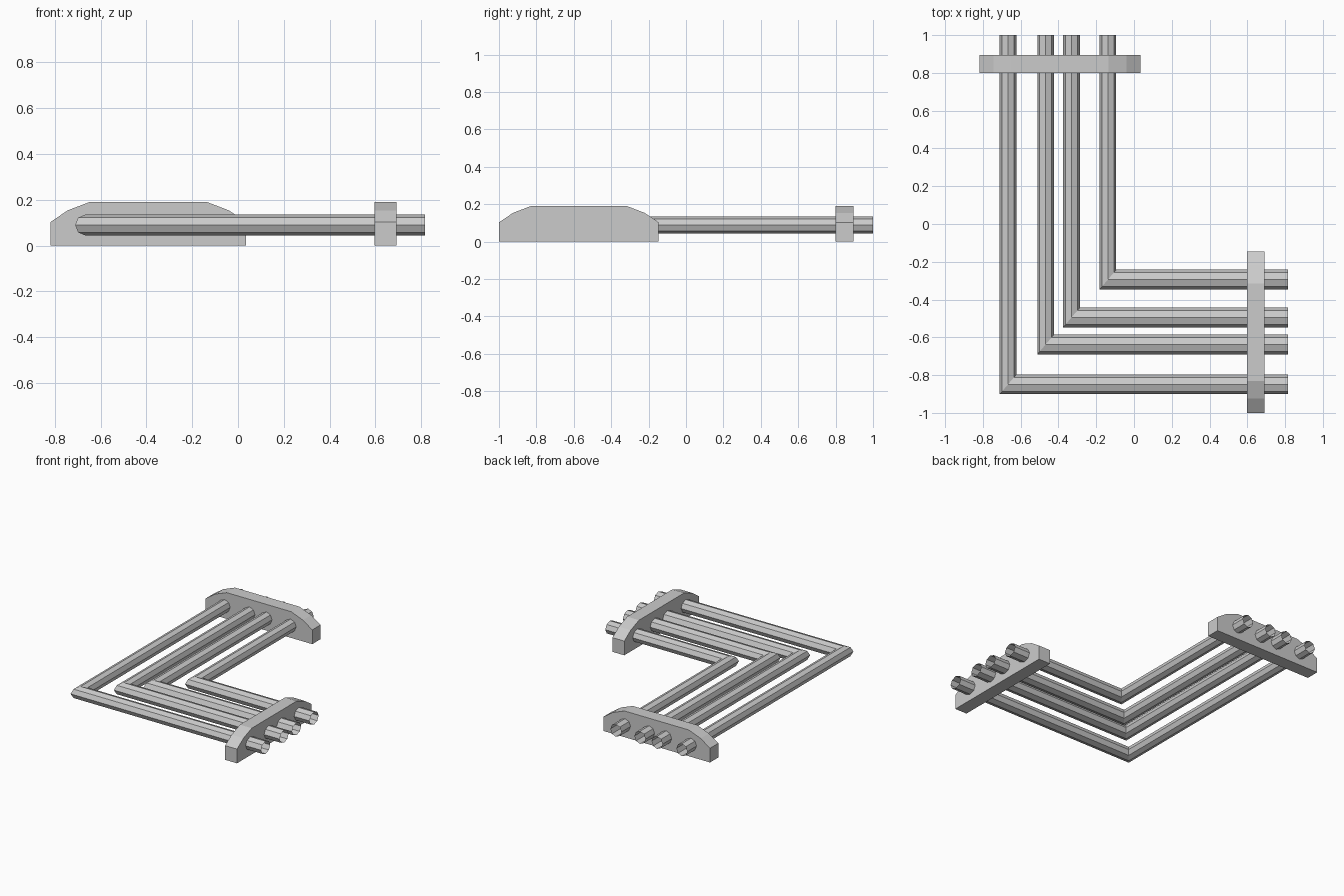
import bpy
import bmesh
import math

if "Cube" in bpy.data.objects:
    bpy.data.objects.remove(bpy.data.objects["Cube"])

PIPE_Z = 0.09
RX, RY, RZ = 0.044, 0.052, 0.0455   # half widths of the two legs, half height
END_X, END_Y = 0.816, 1.0


def finish(name, bm):
    bmesh.ops.recalc_face_normals(bm, faces=bm.faces)
    mesh = bpy.data.meshes.new(name)
    bm.to_mesh(mesh)
    bm.free()
    obj = bpy.data.objects.new(name, mesh)
    bpy.context.collection.objects.link(obj)
    return obj


def pipe(name, cx, cy):
    """Open eight-sided pipe with one mitred right-angle bend at (cx, cy)."""
    bm = bmesh.new()
    rings = [[], [], []]
    for i in range(8):
        a = i * math.tau / 8
        x, y = cx + RX * math.cos(a), cy + RY * math.cos(a)
        z = PIPE_Z + RZ * math.sin(a)
        for ring, co in zip(rings, ((x, END_Y, z), (x, y, z), (END_X, y, z))):
            ring.append(bm.verts.new(co))
    for r0, r1 in zip(rings, rings[1:]):
        for i in range(8):
            j = (i + 1) % 8
            bm.faces.new((r0[i], r0[j], r1[j], r1[i]))
    return finish(name, bm)


def bracket(name, to_world, depth):
    """Plate with a chamfered top, extruded through its thickness."""
    half = [(0.427, 0.0), (0.427, 0.103), (0.352, 0.154), (0.258, 0.19)]
    profile = half + [(-u, z) for u, z in reversed(half)]
    bm = bmesh.new()
    near, far = ([bm.verts.new(to_world(u, d, z)) for u, z in profile] for d in depth)
    bm.faces.new(near)
    bm.faces.new(far)
    n = len(profile)
    for i in range(n):
        j = (i + 1) % n
        bm.faces.new((near[i], near[j], far[j], far[i]))
    return finish(name, bm)


# Nested bent pipes, outermost first
bends = [(-0.667, -0.849), (-0.468, -0.638), (-0.331, -0.495), (-0.138, -0.294)]
for k, (cx, cy) in enumerate(bends):
    pipe(f"bent_pipe_{k + 1}", cx, cy)

# Brackets holding the two pipe runs
bracket("back_bracket", lambda u, d, z: (u - 0.392, d, z), (0.80, 0.895))
bracket("right_bracket", lambda u, d, z: (d, u - 0.573, z), (0.597, 0.692))
